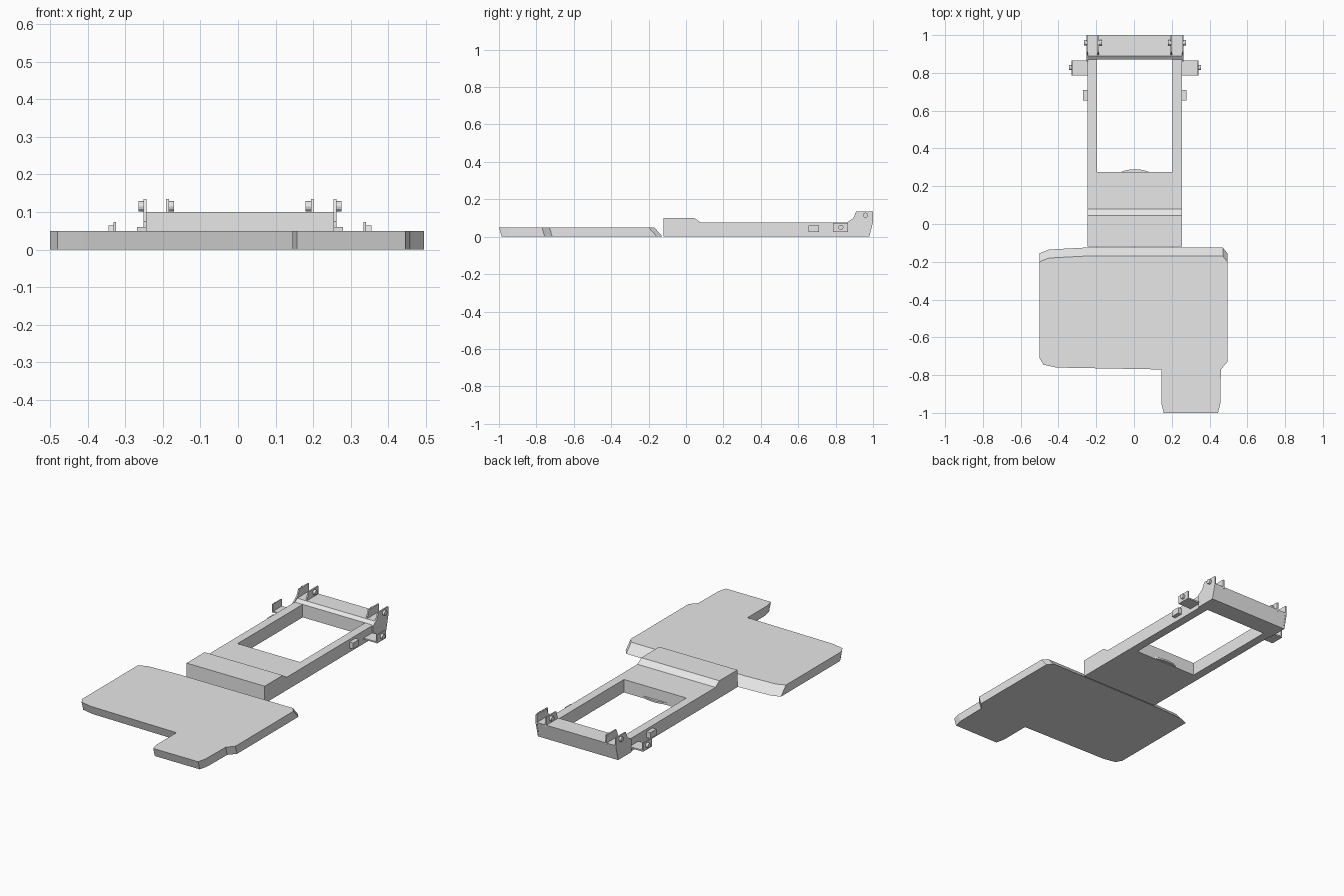
import bpy
import bmesh
import math

old = bpy.data.objects.get("Cube")
if old:
    bpy.data.objects.remove(old, do_unlink=True)

grey = bpy.data.materials.new("plain grey")
grey.use_nodes = True
colour = (0.8, 0.8, 0.8, 1)
grey.diffuse_color = colour
grey.node_tree.nodes["Principled BSDF"].inputs["Base Color"].default_value = colour

MID = 0.005  # centre line of the frame


def loft(name, ring_a, ring_b):
    """Closed solid between two matching outlines."""
    bm = bmesh.new()
    a = [bm.verts.new(p) for p in ring_a]
    b = [bm.verts.new(p) for p in ring_b]
    bm.faces.new(a)
    bm.faces.new(b[::-1])
    for i in range(len(a)):
        j = (i + 1) % len(a)
        bm.faces.new((a[j], a[i], b[i], b[j]))
    bmesh.ops.recalc_face_normals(bm, faces=bm.faces)
    mesh = bpy.data.meshes.new(name)
    bm.to_mesh(mesh)
    bm.free()
    obj = bpy.data.objects.new(name, mesh)
    bpy.context.collection.objects.link(obj)
    mesh.materials.append(grey)
    return obj


def side_prism(name, profile, x0, x1):
    """Extrude a (y, z) profile along x."""
    return loft(name, [(x0, y, z) for y, z in profile], [(x1, y, z) for y, z in profile])


def block(name, x0, x1, y0, y1, z0, z1):
    return side_prism(name, [(y0, z0), (y1, z0), (y1, z1), (y0, z1)], x0, x1)


def pin(name, x0, x1, y, z, r):
    ring = [(y + r * math.cos(k * math.tau / 12), z + r * math.sin(k * math.tau / 12))
            for k in range(12)]
    return side_prism(name, ring, x0, x1)


# Wide plate with a tab at its front; its back edge is a wedge
back = [(0.495, -0.2), (0.47, -0.17), (-0.26, -0.17), (-0.45, -0.18), (-0.5, -0.2)]
front = [(-0.5, -0.71), (-0.48, -0.745), (-0.41, -0.76), (0.145, -0.77), (0.145, -0.95),
         (0.157, -1), (0.445, -1), (0.457, -0.95), (0.46, -0.77), (0.495, -0.73)]
top = [(x, y, 0.05) for x, y in back + front]
bottom = [(x, y + 0.045, 0) for x, y in back] + [(x, y + 0.015, 0) for x, y in front]
loft("wide_plate", top, bottom)

# Long frame with a raised front step, sloped crossbar and open window
frame = side_prism("frame", [(-0.12, 0), (-0.12, 0.1), (0.045, 0.1), (0.08, 0.075),
                             (0.87, 0.075), (0.89, 0.09), (1, 0.09), (0.98, 0)],
                   MID - 0.25, MID + 0.25)
cutter = block("window_cutter", MID - 0.2, MID + 0.2, 0.275, 0.87, -0.1, 0.3)
cutter.hide_render = True
cut = frame.modifiers.new("window", "BOOLEAN")
cut.operation = "DIFFERENCE"
cut.solver = "EXACT"
cut.object = cutter
bpy.context.view_layer.objects.active = frame
bpy.ops.object.modifier_apply(modifier=cut.name)
bpy.data.objects.remove(cutter, do_unlink=True)

# Thin curved lip low on the window's front wall
arc = [(MID + 0.195 * math.sin(a), 0.095 + 0.195 * math.cos(a))
       for a in [math.radians(-24 + 4 * k) for k in range(13)]]
loft("curved_lip", [(x, y, 0.003) for x, y in arc], [(x, y, 0.013) for x, y in arc])

# Brackets, lugs and pins on both sides
ear = [(0.86, 0), (0.86, 0.075), (0.895, 0.1), (0.91, 0.135), (1, 0.135), (1, 0.08), (0.98, 0)]
inner_ear = [(0.89, 0.08), (0.91, 0.135), (1, 0.135), (1, 0.08)]
for s, side in ((1, "left"), (-1, "right")):
    def X(d):
        return MID + s * d
    side_prism("end_bracket_" + side, ear, X(0.249), X(0.257))
    side_prism("inner_ear_" + side, inner_ear, X(0.189), X(0.197))
    pin("outer_pin_" + side, X(0.255), X(0.27), 0.96, 0.115, 0.014)
    pin("inner_pin_" + side, X(0.175), X(0.19), 0.96, 0.115, 0.014)
    block("side_block_" + side, X(0.249), X(0.274), 0.655, 0.71, 0.025, 0.06)
    block("lug_base_" + side, X(0.249), X(0.335), 0.785, 0.865, 0.025, 0.033)
    block("lug_upright_" + side, X(0.329), X(0.336), 0.785, 0.865, 0.025, 0.073)
    pin("lug_pin_" + side, X(0.335), X(0.35), 0.828, 0.05, 0.014)
